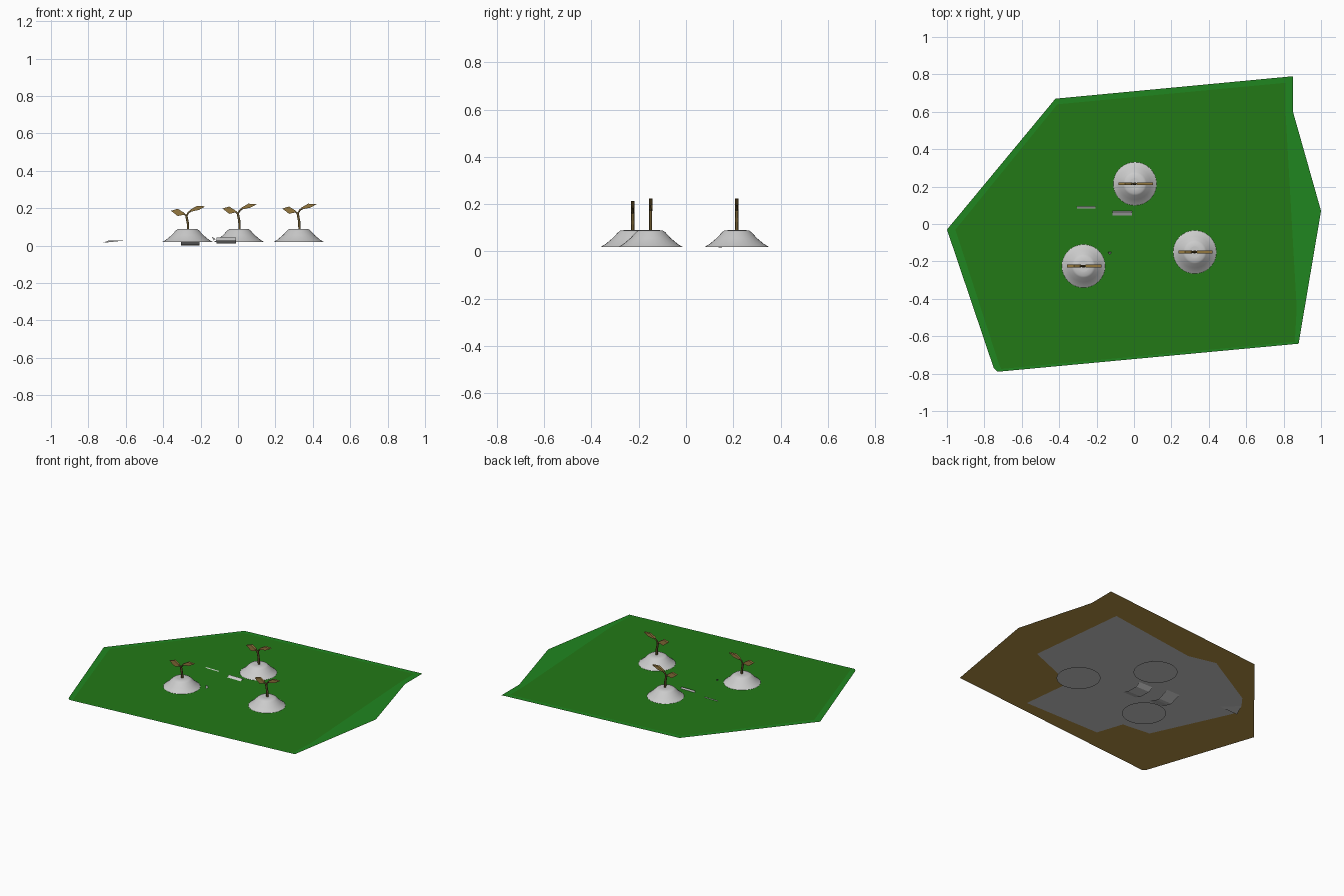
import bpy, bmesh, math
from mathutils import Vector

if "Cube" in bpy.data.objects:
    bpy.data.objects.remove(bpy.data.objects["Cube"])


def material(name, rgb):
    m = bpy.data.materials.new(name)
    m.diffuse_color = (*rgb, 1)
    m.use_nodes = True
    m.node_tree.nodes["Principled BSDF"].inputs["Base Color"].default_value = m.diffuse_color
    return m


GREEN = material("grass_green", (0.014, 0.24, 0.014))
DARK_GREEN = material("deep_green", (0.016, 0.19, 0.008))
TAN = material("soil_tan", (0.46, 0.29, 0.06))
LEAF = material("leaf_brown", (0.30, 0.19, 0.05))
STEM = material("stem_brown", (0.13, 0.085, 0.025))


def add_object(name, bm, mat=None):
    me = bpy.data.meshes.new(name)
    bm.to_mesh(me)
    bm.free()
    ob = bpy.data.objects.new(name, me)
    bpy.context.collection.objects.link(ob)
    if mat:
        me.materials.append(mat)
    return ob


def sheet(name, points, z, mat=None):
    bm = bmesh.new()
    bm.faces.new([bm.verts.new((p[0], p[1], p[2] if len(p) > 2 else z)) for p in points])
    bmesh.ops.triangulate(bm, faces=bm.faces[:])
    return add_object(name, bm, mat)


def plate(name, outline, thick, loc, mat):
    """Flat x-z outline given thickness along y."""
    bm = bmesh.new()
    f = bm.faces.new([bm.verts.new((x, -thick / 2, z)) for x, z in outline])
    r = bmesh.ops.extrude_face_region(bm, geom=[f])
    bmesh.ops.translate(bm, vec=(0, thick, 0),
                        verts=[v for v in r["geom"] if isinstance(v, bmesh.types.BMVert)])
    bmesh.ops.recalc_face_normals(bm, faces=bm.faces[:])
    ob = add_object(name, bm, mat)
    ob.location = loc
    return ob


def rod(name, path, radius, loc, mat):
    cu = bpy.data.curves.new(name, "CURVE")
    cu.dimensions = "3D"
    cu.bevel_depth = radius
    cu.bevel_resolution = 1
    cu.use_fill_caps = True
    s = cu.splines.new("POLY")
    s.points.add(len(path) - 1)
    for p, (x, z) in zip(s.points, path):
        p.co = (x, 0, z, 1)
    ob = bpy.data.objects.new(name, cu)
    bpy.context.collection.objects.link(ob)
    ob.location = loc
    cu.materials.append(mat)
    return ob


def strip(name, x0, x1, profile):
    """Folded ribbon: y-z profile swept across x."""
    bm = bmesh.new()
    rows = [(bm.verts.new((x0, y, z)), bm.verts.new((x1, y, z))) for y, z in profile]
    for a, b in zip(rows, rows[1:]):
        bm.faces.new((a[0], a[1], b[1], b[0]))
    return add_object(name, bm)


def mound(name, loc, segs=32):
    profile = [(0.137, 0.018), (0.115, 0.031), (0.085, 0.056), (0.062, 0.081),
               (0.052, 0.088), (0.03, 0.09)]
    bm = bmesh.new()
    rings = [[bm.verts.new((r * math.cos(2 * math.pi * i / segs),
                            r * math.sin(2 * math.pi * i / segs), z))
              for i in range(segs)] for r, z in profile]
    for a, b in zip(rings, rings[1:]):
        for i in range(segs):
            j = (i + 1) % segs
            bm.faces.new((a[i], a[j], b[j], b[i]))
    bm.faces.new(rings[-1])
    bm.faces.new(rings[0][::-1])
    for f in bm.faces:
        f.smooth = len(f.verts) == 4
    ob = add_object(name, bm)
    ob.location = loc


# ground: soil underside, grass on top with a slightly darker inner area
outline = [(-1, -.03), (-.75, -.77), (-.73, -.79), (.88, -.64), (1, .07),
           (.85, .6), (.85, .79), (-.42, .67)]
inner = [(-.955, -.03), (-.72, -.755), (-.71, -.775), (.86, -.63), (.87, -.45),
         (.81, .6), (.81, .755), (-.41, .64)]
sheet("soil_sheet", outline, 0.0300, TAN)
sheet("grass_sheet", outline, 0.0303, GREEN)
sheet("inner_grass", inner, 0.0306, DARK_GREEN)

# grey bed sheet under the ground with one drooping corner
bed = [(.63, .58), (-.035, .485), (-.045, .30), (-.225, .53), (-.63, .30), (-.69, .22),
       (-.59, .13), (-.71, .11), (-.47, -.41), (-.27, -.43), (-.21, -.61), (.36, -.61),
       (.32, -.255), (.705, -.10)]
sheet("bed_sheet", bed, 0.0285)
sheet("bed_corner", [(-.69, .22, .0285), (-.72, .14, .015), (-.59, .13, .0285)], 0)

# folded strips around the centre
strip("fold_right", -.115, -.01, [(-.12, .0285), (-.07, .012), (.01, .01), (.05, .033),
                                  (.065, .042), (.07, .0285)])
strip("fold_left", -.305, -.205, [(-.1, .0285), (-.03, .004), (.0, 0), (.06, .022),
                                  (.09, .033), (.095, .0285)])
sheet("fold_tip", [(-.14, -.15, .048), (-.12, -.15, .035), (-.13, -.165, .028)], 0)

# three sprouts on mounds
left_leaf = [(-.088, .198), (-.052, .209), (-.022, .190), (-.014, .178), (-.052, .170)]
right_leaf = [(.012, .202), (.05, .224), (.096, .222), (.062, .203), (.025, .195)]
stem_path = [(.004, .08), (.002, .13), (-.006, .172)]
for tag, x, y, dz in (("left", -.27, -.225, -.012), ("back", .005, .215, 0),
                      ("right", .325, -.15, 0)):
    mound(tag + "_mound", (x, y, 0))
    loc = (x, y, dz)
    rod(tag + "_stem", stem_path, .007, loc, STEM)
    rod(tag + "_left_stalk", [(-.006, .170), (-.018, .182), (-.03, .188)], .005, loc, STEM)
    rod(tag + "_right_stalk", [(-.006, .170), (.006, .190), (.025, .201)], .005, loc, STEM)
    plate(tag + "_left_leaf", left_leaf, .015, loc, LEAF)
    plate(tag + "_right_leaf", right_leaf, .015, loc, LEAF)
